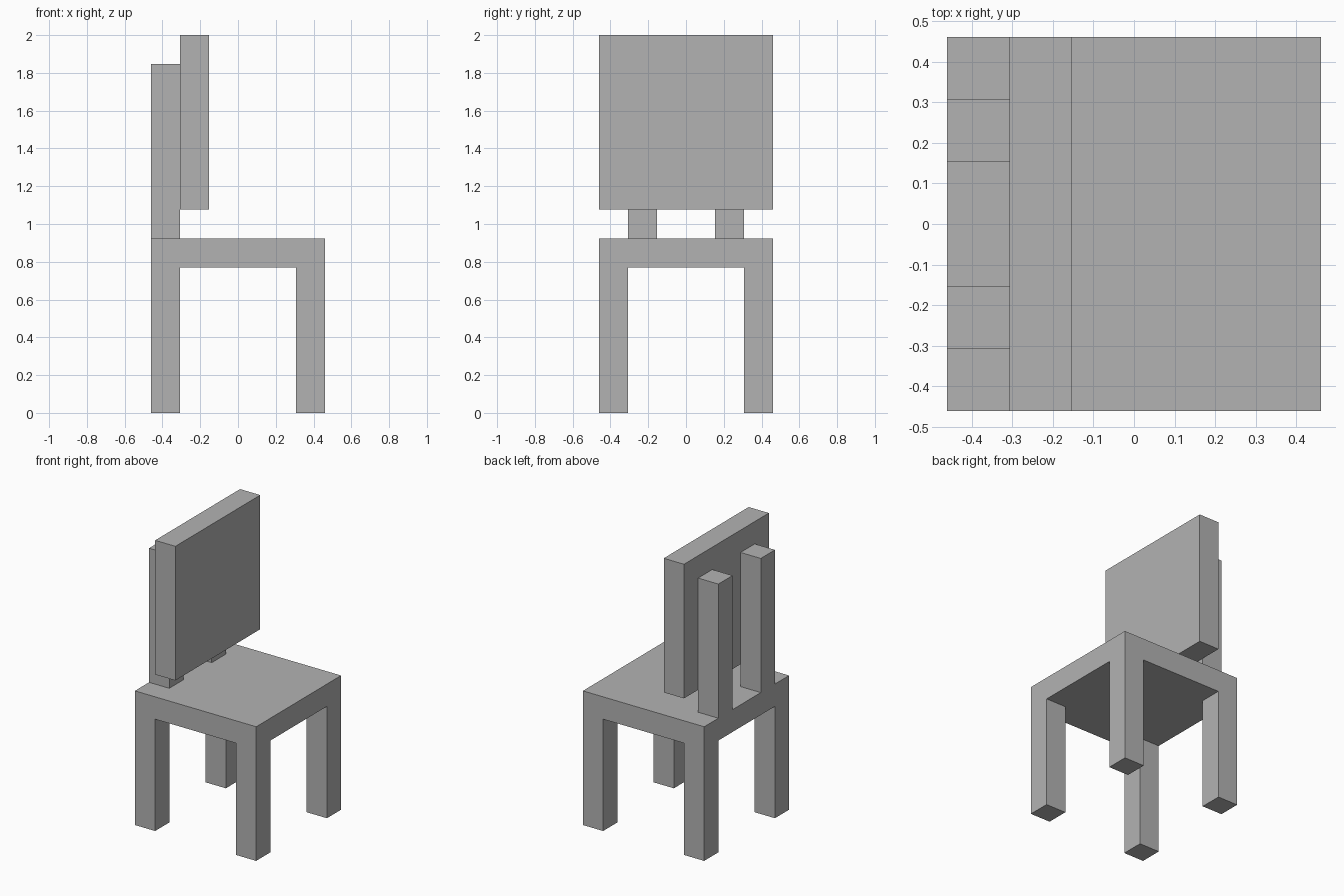
import bpy
import bmesh
from mathutils import Matrix, Vector

U = 2 / 13  # one building unit: the chair is 13 units tall

old = bpy.data.objects.get("Cube")
if old:
    bpy.data.objects.remove(old, do_unlink=True)

grey = bpy.data.materials.new("plain_grey")
grey.use_nodes = True
colour = (0.45, 0.45, 0.45, 1)
grey.diffuse_color = colour
grey.node_tree.nodes["Principled BSDF"].inputs["Base Color"].default_value = colour


def box_mesh(low, high):
    """Box between two corners given in building units."""
    low, high = Vector(low) * U, Vector(high) * U
    bm = bmesh.new()
    place = Matrix.Translation((low + high) / 2) @ Matrix.Diagonal((*(high - low), 1))
    bmesh.ops.create_cube(bm, size=1, matrix=place)
    return bm


def finish(bm, name):
    bmesh.ops.recalc_face_normals(bm, faces=bm.faces)
    mesh = bpy.data.meshes.new(name)
    bm.to_mesh(mesh)
    bm.free()
    mesh.materials.append(grey)
    bpy.context.collection.objects.link(bpy.data.objects.new(name, mesh))


# Seat slab, sliced so its bottom corners can be pulled down into legs
bm = box_mesh((-3, -3, 5), (3, 3, 6))
for axis in (Vector((1, 0, 0)), Vector((0, 1, 0))):
    for side in (-2, 2):
        bmesh.ops.bisect_plane(bm, geom=bm.verts[:] + bm.edges[:] + bm.faces[:],
                               plane_co=axis * side * U, plane_no=axis)
bm.normal_update()
corners = []
for face in bm.faces:
    c = face.calc_center_median()
    if face.normal.z < -0.5 and min(abs(c.x), abs(c.y)) > 2 * U:
        corners.append(face)
legs = bmesh.ops.extrude_discrete_faces(bm, faces=corners)["faces"]
for face in legs:
    bmesh.ops.translate(bm, verts=face.verts[:], vec=(0, 0, -5 * U))
bmesh.ops.remove_doubles(bm, verts=bm.verts, dist=U / 100)
# Merge the slices back into clean flat faces
bmesh.ops.dissolve_limit(bm, angle_limit=0.01, verts=bm.verts[:], edges=bm.edges[:])
finish(bm, "seat_and_legs")

# Two posts holding up the backrest
for name, y in (("right_post", -2), ("left_post", 1)):
    finish(box_mesh((-3, y, 6), (-2, y + 1, 12)), name)

# Backrest panel in front of the posts
finish(box_mesh((-2, -3, 7), (-1, 3, 13)), "backrest")
